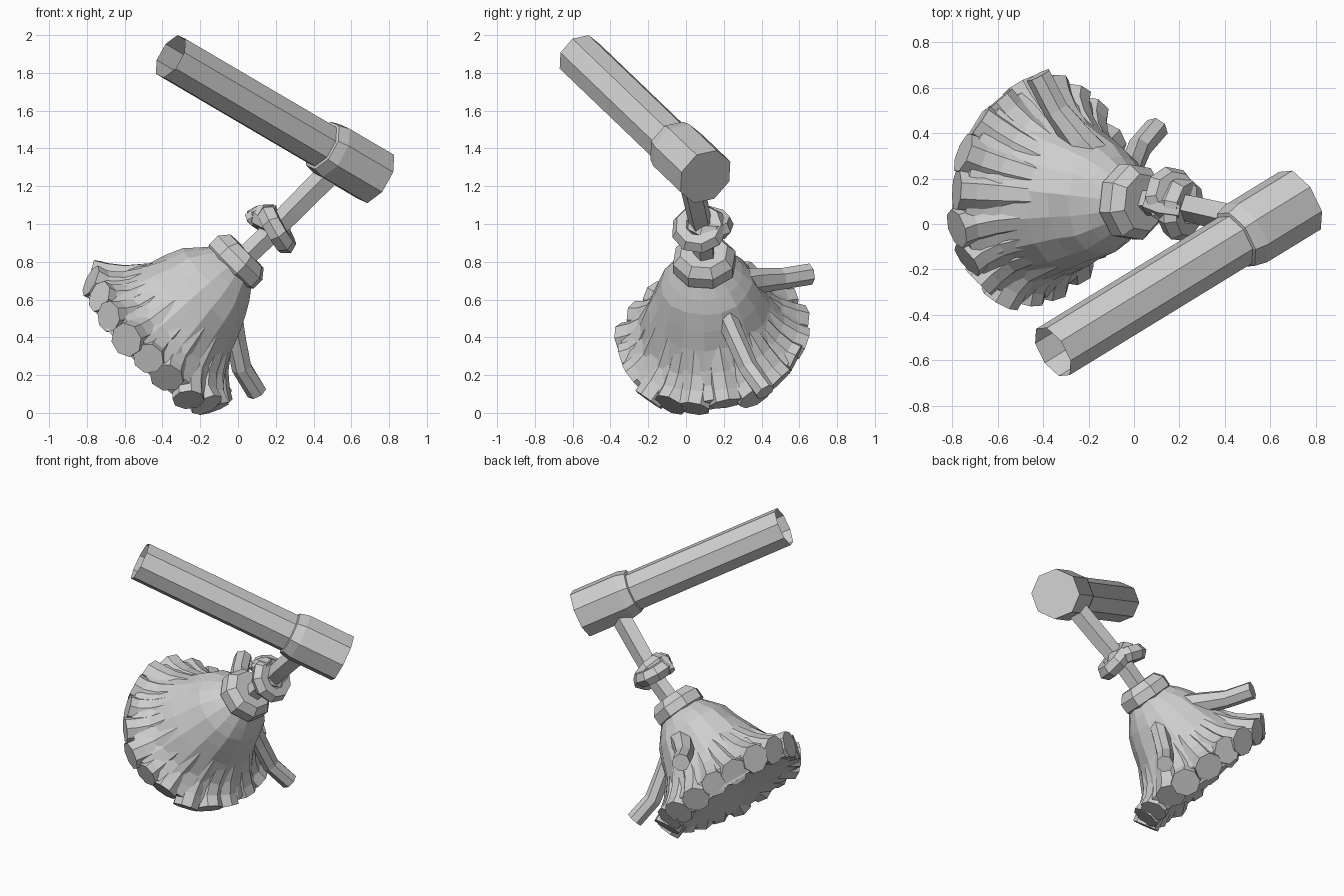
import bpy, math, random
from mathutils import Vector

if "Cube" in bpy.data.objects:
    bpy.data.objects.remove(bpy.data.objects["Cube"])

random.seed(4)
grey = bpy.data.materials.new("plain grey")
grey.diffuse_color = (0.62, 0.62, 0.62, 1)
grey.use_nodes = True
grey.node_tree.nodes["Principled BSDF"].inputs["Base Color"].default_value = grey.diffuse_color


def sweep(name, pts, radii, sides=8, axis=None, ref=(0, 0, 1), phase=0.0,
          cap_start=True, cap_end=True, wobble=0.0):
    """Skin polygon rings along a path; a fixed axis makes it a lathe."""
    pts = [Vector(p) for p in pts]
    verts, faces = [], []
    for i, (p, r) in enumerate(zip(pts, radii)):
        a = axis or pts[min(i + 1, len(pts) - 1)] - pts[max(i - 1, 0)]
        a = a.normalized()
        e1 = Vector(ref).cross(a).normalized()
        e2 = a.cross(e1)
        for j in range(sides):
            t = phase + math.tau * j / sides
            k = r * (1 + random.uniform(-wobble, wobble))
            verts.append(p + e1 * math.cos(t) * k + e2 * math.sin(t) * k)
    for i in range(len(pts) - 1):
        for j in range(sides):
            q, n = i * sides, (j + 1) % sides
            faces.append((q + j, q + n, q + sides + n, q + sides + j))
    if cap_start:
        faces.append(tuple(reversed(range(sides))))
    if cap_end:
        faces.append(tuple(range(len(verts) - sides, len(verts))))
    me = bpy.data.meshes.new(name)
    me.from_pydata(verts, [], faces)
    me.materials.append(grey)
    ob = bpy.data.objects.new(name, me)
    bpy.context.collection.objects.link(ob)
    return ob


def lathe(name, origin, axis, profile, **kw):
    return sweep(name, [origin + axis * t for t, r in profile],
                 [r for t, r in profile], axis=axis, **kw)


# Hollow tube with a wider closed end
tube_start, tube_end = Vector((-0.357, -0.563, 1.888)), Vector((0.73, 0.103, 1.25))
tube_dir = (tube_end - tube_start).normalized()
length = (tube_end - tube_start).length
lathe("open_tube", tube_start, tube_dir,
      [(0, 0.127), (length - 0.375, 0.127), (length - 0.37, 0.143),
       (length - 0.31, 0.158), (length, 0.158)],
      phase=math.radians(35), cap_start=False)

# Cord from the tube to the tassel
cord = [(0.52, 0.01, 1.30), (0.3, 0.06, 1.08), (0.15, 0.095, 0.93), (0.0, 0.1, 0.79)]
sweep("cord", cord, [0.068, 0.066, 0.06, 0.06], sides=5)


# Knot made of two interlocking rings and a short tail
def ring(name, centre, normal, major, minor):
    rot = Vector(normal).to_track_quat('Z', 'Y').to_euler()
    bpy.ops.mesh.primitive_torus_add(location=centre, rotation=rot, major_segments=9,
                                     minor_segments=6, major_radius=major,
                                     minor_radius=minor)
    ob = bpy.context.object
    ob.name = name
    ob.data.materials.append(grey)


ring("knot_loop", (0.205, 0.07, 0.975), (0.86, -0.1, 0.5), 0.095, 0.055)
ring("knot_wrap", (0.165, 0.12, 1.0), (0.5, 0.1, 0.85), 0.08, 0.055)
sweep("knot_tail", [(0.2, 0.06, 1.06), (0.12, 0.07, 1.06), (0.06, 0.09, 1.02)],
      [0.045, 0.045, 0.04], sides=6)

# Bevelled collar above the skirt
lathe("collar", Vector((-0.01, 0.097, 0.8)), Vector((0.71, -0.03, 0.7)).normalized(),
      [(-0.08, 0.125), (-0.035, 0.172), (0.03, 0.172), (0.08, 0.13)], phase=0.3)

# Bell-shaped tassel skirt, hanging lower toward the front
top = Vector((-0.05, 0.1, 0.76))
down = Vector((-0.725, 0.08, -0.69)).normalized()
DROOP = 0.065
skirt = lathe("tassel_skirt", top, down,
              [(-0.05, 0.1), (-0.02, 0.15), (0.035, 0.195), (0.1, 0.243), (0.19, 0.28),
               (0.29, 0.322), (0.38, 0.375), (0.44, 0.43), (0.485, 0.485), (0.6, 0.45),
               (0.58, 0.25), (0.56, 0.06)],
              sides=16, wobble=0.025)
for v in skirt.data.vertices:
    rel = v.co - top
    t = rel.dot(down)
    front = max(0.0, -(rel - down * t).y) / 0.48
    if t > 0.33:
        v.co += down * DROOP * front

# Strands that curl outward around the rim
side = Vector((0, 1, 0)).cross(down).normalized()
across = down.cross(side)
COUNT = 19
for n in range(COUNT):
    ang = math.tau * (n + random.uniform(-0.15, 0.15)) / COUNT
    out = side * math.cos(ang) + across * math.sin(ang)
    tangent = down.cross(out)
    dt, dr = random.uniform(-0.015, 0.015), random.uniform(-0.035, 0.0)
    droop = DROOP * max(0.0, -out.y)
    path = [(0.2, 0.19), (0.32, 0.255), (0.435 + droop, 0.33), (0.51 + droop, 0.41),
            (0.545 + dt + droop, 0.502 + dr)]
    size = random.uniform(0.94, 1.06)
    sweep("rim_strand_%02d" % n, [top + down * t + out * r for t, r in path],
          [s * size for s in (0.05, 0.07, 0.083, 0.088, 0.088)],
          sides=8, ref=tangent, phase=random.random())

# Loose strands that stick out from the skirt
sweep("loose_strand_upper",
      [(-0.13, 0.25, 0.68), (-0.24, 0.37, 0.70), (-0.34, 0.5, 0.71), (-0.42, 0.655, 0.735)],
      [0.08, 0.07, 0.058, 0.058], sides=7)
sweep("loose_strand_lower",
      [(-0.04, 0.18, 0.58), (-0.01, 0.26, 0.4), (0.02, 0.33, 0.24), (0.1, 0.42, 0.11)],
      [0.06, 0.055, 0.055, 0.055], sides=7, ref=(0, 1, 0))
